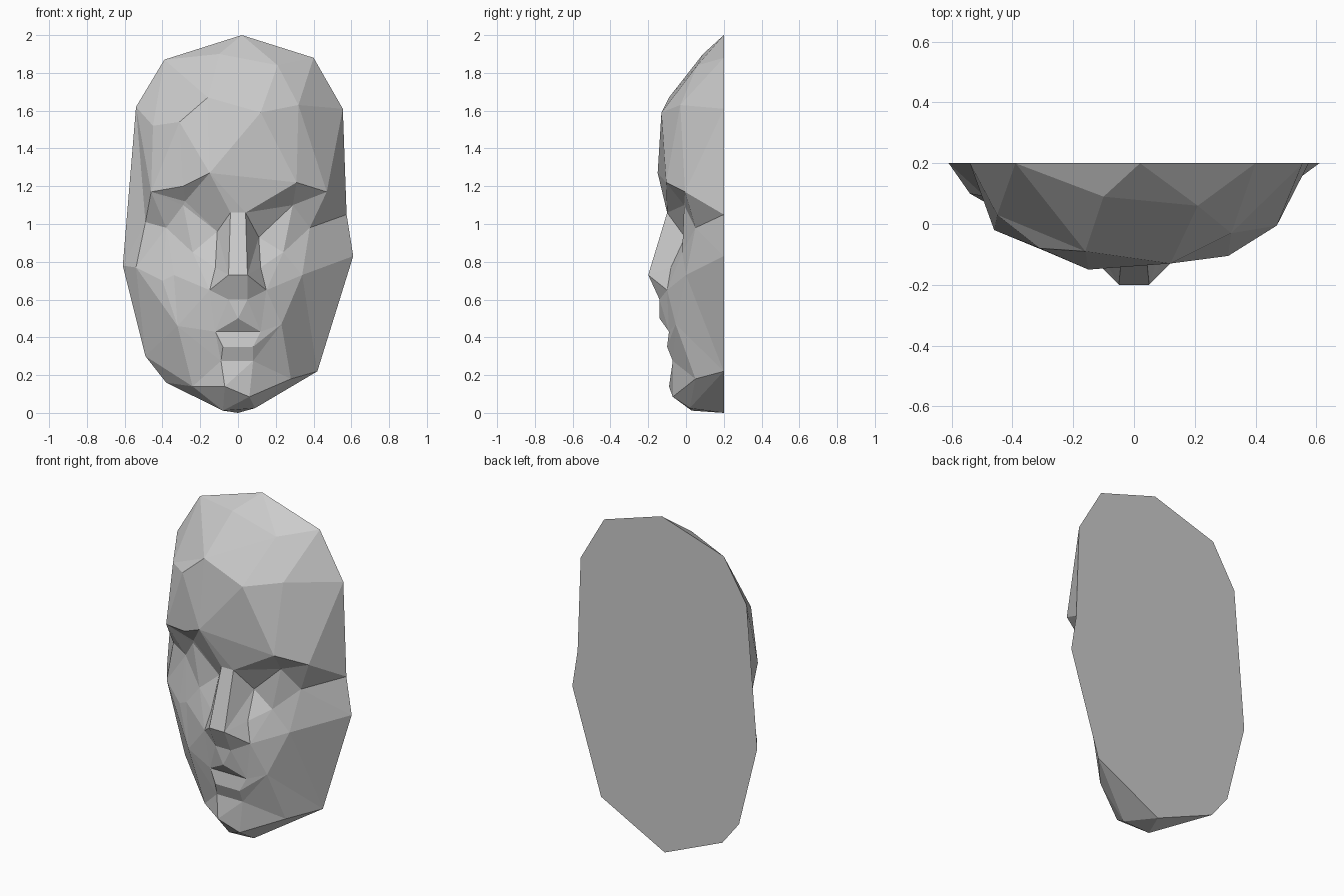
import bpy
from mathutils import Vector
from mathutils.geometry import delaunay_2d_cdt

if "Cube" in bpy.data.objects:
    bpy.data.objects.remove(bpy.data.objects["Cube"])

BACK = 0.2
points, creases = [], []


def crease(*line, mirror=False, closed=False):
    """Add a polyline of (x, z, y) points whose segments stay as mesh edges."""
    for side in ((1, -1) if mirror else (1,)):
        ids = []
        for x, z, y in line:
            p = Vector((x * side, y, z))
            hit = next((i for i, q in enumerate(points) if (p - q).length < 1e-4), None)
            if hit is None:
                hit = len(points)
                points.append(p)
            ids.append(hit)
        pairs = list(zip(ids, ids[1:])) + ([(ids[-1], ids[0])] if closed else [])
        creases.extend(pairs)


# flat back rim
rim = [(0.02, 2), (-.39, 1.87), (-.54, 1.62), (-.61, .78), (-.49, .30), (-.38, .16),
       (0, 0), (.42, .22), (.61, .83), (.575, 1.05), (.555, 1.61), (.40, 1.88)]
crease(*[(x, z, BACK) for x, z in rim], closed=True)

# forehead facets
crease((-.10, 1.90, .09), (.21, 1.84, .06), (.32, 1.63, -.03), (.12, 1.59, -.13),
       (-.16, 1.67, -.09), (-.10, 1.90, .09))
crease((-.16, 1.67, -.09), (-.31, 1.54, -.08), (-.45, 1.52, .03))
crease((.12, 1.59, -.13), (-.15, 1.27, -.15))

# brow ridge, under-brow and eye sockets
crease((-.46, 1.17, -.02), (-.29, 1.20, -.09), (-.15, 1.27, -.15),
       (.31, 1.22, -.105), (.47, 1.17, -.005))
crease((-.04, 1.06, -.10), (-.15, 1.27, -.15))
crease((.04, 1.06, -.10), (.31, 1.22, -.105))
crease((.04, 1.06, -.10), (.11, .93, -.005), (.29, 1.10, -.01), (.47, 1.17, -.005))
crease((-.04, 1.06, -.10), (-.11, .96, -.02), (-.28, 1.12, -.02), (-.46, 1.17, -.02))
crease((.29, 1.10, -.01), (.38, .98, .05), mirror=True)
crease((-.46, 1.17, -.02), (-.49, 1.01, .09))

# nose
crease((.04, 1.06, -.10), (.05, .73, -.20), (.15, .65, -.10), (.05, .60, -.14), mirror=True)
crease((.04, 1.06, -.10), (-.04, 1.06, -.10))
crease((.05, .73, -.20), (-.05, .73, -.20))
crease((.05, .60, -.14), (-.05, .60, -.14))
crease((.11, .93, -.005), (.12, .77, -.08), (.15, .65, -.10), (.23, .47, -.055))
crease((-.11, .96, -.02), (-.12, .77, -.08), (-.15, .65, -.10))

# cheeks
crease((.12, .77, -.08), (.24, .85, -.02), (.38, .98, .05), mirror=True)
crease((.24, .85, -.02), (.34, .73, .0), mirror=True)
crease((-.54, .77, .10), (-.40, .70, .02), (-.32, .46, -.01))

# lips
crease((0, .50, -.14), (.12, .43, -.09), (.23, .47, -.055))
crease((0, .50, -.14), (-.12, .43, -.09), (-.32, .46, -.01))
crease((.12, .43, -.09), (-.12, .43, -.09))
crease((.08, .35, -.10), (-.08, .35, -.10))

# chin and jaw
crease((-.09, .275, -.07), (.08, .275, -.07), (.28, .18, .05))
crease((-.09, .275, -.07), (-.07, .14, -.09), (.06, .085, -.07))
crease((-.07, .14, -.09), (-.24, .14, .03))
crease((-.08, .012, .03), (.09, .025, .02))

# triangulate the front, seen slightly in perspective so the chin stays inside the rim
flat = []
for p in points:
    s = 1 - 0.5 * (BACK - p.y)
    flat.append(Vector((p.x * s, (p.z - 1) * s)))
verts, _, faces, origin, _, _ = delaunay_2d_cdt(flat, creases, [], 1, 1e-5)
coords = [points[o[0]] if o else Vector((v.x, 0, v.y + 1)) for v, o in zip(verts, origin)]
index = {o[0]: i for i, o in enumerate(origin) if o}
back = [index[i] for i in range(len(rim))]
mesh = bpy.data.meshes.new("face_mask")
mesh.from_pydata(coords, [], [list(f) for f in faces] + [back])
mesh.update()
mask = bpy.data.objects.new("face_mask", mesh)
bpy.context.collection.objects.link(mask)

# consistent outward normals, flat shading
bpy.context.view_layer.objects.active = mask
mask.select_set(True)
bpy.ops.object.mode_set(mode='EDIT')
bpy.ops.mesh.select_all(action='SELECT')
bpy.ops.mesh.normals_make_consistent(inside=False)
bpy.ops.object.mode_set(mode='OBJECT')
